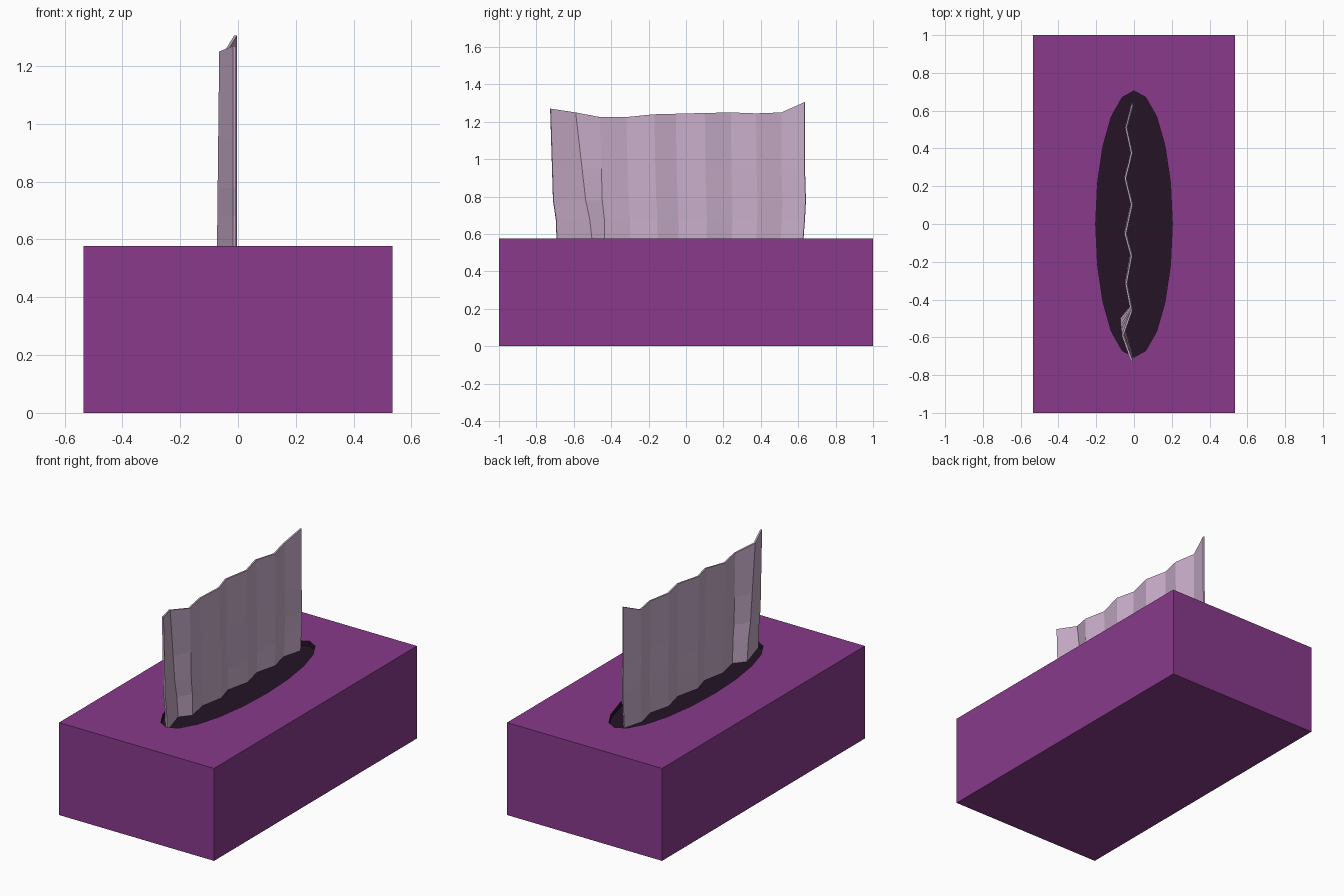
import bpy, bmesh
from math import sin, cos, pi

if "Cube" in bpy.data.objects:
    bpy.data.objects.remove(bpy.data.objects["Cube"])

def material(name, rgb):
    m = bpy.data.materials.new(name)
    m.diffuse_color = (*rgb, 1)
    m.use_nodes = True
    m.node_tree.nodes["Principled BSDF"].inputs["Base Color"].default_value = m.diffuse_color
    return m

def add_object(name, bm, mat):
    bmesh.ops.recalc_face_normals(bm, faces=bm.faces)
    me = bpy.data.meshes.new(name)
    bm.to_mesh(me)
    bm.free()
    ob = bpy.data.objects.new(name, me)
    bpy.context.collection.objects.link(ob)
    me.materials.append(mat)
    return ob

purple = material("purple_card", (0.25, 0.042, 0.26))
dark = material("dark_opening", (0.018, 0.007, 0.019))
lavender = material("tissue_paper", (0.58, 0.42, 0.59))

W, D, H = 0.535, 1.0, 0.577
DEPTH = 0.03

# Box
bm = bmesh.new()
bmesh.ops.create_cube(bm, size=1)
for v in bm.verts:
    v.co = (v.co.x * 2 * W, v.co.y * 2 * D, (v.co.z + 0.5) * H)
box = add_object("box", bm, purple)
box.data.materials.append(dark)

# Oval cutter for the shallow dark opening
bm = bmesh.new()
oval = [(0.203 * sin(2 * pi * i / 20), 0.705 * cos(2 * pi * i / 20)) for i in range(20)]
base = bm.faces.new([bm.verts.new((x, y, H - DEPTH)) for x, y in oval])
ext = bmesh.ops.extrude_face_region(bm, geom=[base])
for v in ext["geom"]:
    if isinstance(v, bmesh.types.BMVert):
        v.co.z = H + 0.1
if not base.is_valid or len([f for f in bm.faces if len(f.verts) == 20]) < 2:
    bm.faces.new([v for v in bm.verts if v.co.z < H])
cutter = add_object("opening_cutter", bm, dark)
cutter.hide_render = True
cutter.hide_set(True)

mod = box.modifiers.new("opening", 'BOOLEAN')
mod.operation = 'DIFFERENCE'
mod.solver = 'EXACT'
mod.material_mode = 'TRANSFER'
mod.object = cutter
bpy.context.view_layer.objects.active = box
bpy.ops.object.modifier_apply(modifier=mod.name)
bpy.data.objects.remove(cutter)

# Pleated tissue: (x, y, z) along its top edge, back to front
top = [(-.009, .635, 1.305), (-.042, .51, 1.25), (-.013, .375, 1.245), (-.046, .24, 1.25),
       (-.012, .1, 1.247), (-.046, -.055, 1.243), (-.014, -.17, 1.24), (-.042, -.32, 1.225),
       (-.014, -.46, 1.225), (-.06, -.59, 1.25), (-.012, -.725, 1.27)]
# Lower rows: height, y of back end, y of front end
rows = [(0.95, .635, -.715), (0.78, .64, -.71), (0.68, .635, -.695), (H - DEPTH, .625, -.69)]
y0, y1 = top[0][1], top[-1][1]
bm = bmesh.new()
grid = [[bm.verts.new(p) for p in top]]
for z, back, front in rows:
    sag = (1.25 - z) / 0.7
    row = []
    for i, (x, y, _) in enumerate(top):
        t = (y - y0) / (y1 - y0)
        dx, dy = (-.008 * sag, .06 * sag) if i == 9 else (0, 0)
        row.append(bm.verts.new((x + dx, back + t * (front - back) + dy, z)))
    grid.append(row)
for a, b in zip(grid, grid[1:]):
    for i in range(len(top) - 1):
        bm.faces.new((a[i], a[i + 1], b[i + 1], b[i]))
tissue = add_object("tissue", bm, lavender)
thick = tissue.modifiers.new("thickness", 'SOLIDIFY')
thick.thickness = 0.01
thick.offset = 0
